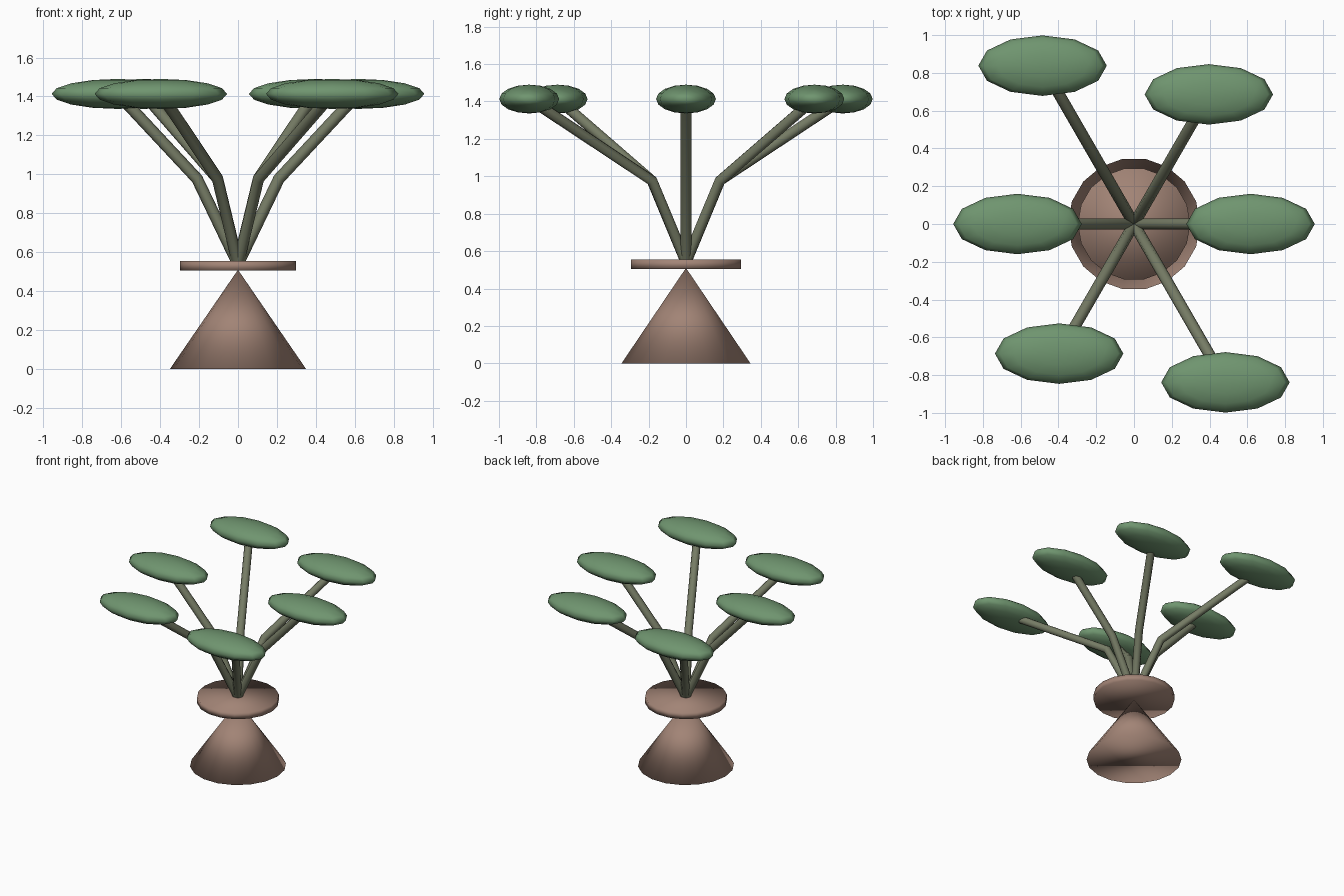
import bpy
from math import cos, sin, radians

if "Cube" in bpy.data.objects:
    bpy.data.objects.remove(bpy.data.objects["Cube"])


def material(name, rgb):
    m = bpy.data.materials.new(name)
    m.diffuse_color = (*rgb, 1)
    m.use_nodes = True
    m.node_tree.nodes["Principled BSDF"].inputs["Base Color"].default_value = m.diffuse_color
    return m


clay = material("clay", (0.36, 0.23, 0.18))
bark = material("stem_green", (0.18, 0.20, 0.13))
green = material("leaf_green", (0.16, 0.30, 0.16))


def finish(name, mat):
    ob = bpy.context.object
    ob.name = name
    ob.data.materials.append(mat)
    ob.data.shade_smooth()
    return ob


# Conical foot and disc on top of it (a vertex on the x axis)
bpy.ops.mesh.primitive_cone_add(vertices=18, radius1=0.35, radius2=0, depth=0.51,
                                location=(0, 0, 0.255), rotation=(0, 0, radians(90)))
finish("pot_foot", clay)
bpy.ops.mesh.primitive_cylinder_add(vertices=18, radius=0.298, depth=0.05,
                                    location=(0, 0, 0.53), rotation=(0, 0, radians(90)))
finish("pot_disc", clay)


def stem(name, points):
    cu = bpy.data.curves.new(name, 'CURVE')
    cu.dimensions = '3D'
    cu.bevel_depth = 0.03
    cu.bevel_resolution = 2
    cu.use_fill_caps = True
    sp = cu.splines.new('POLY')
    sp.points.add(len(points) - 1)
    for p, co in zip(sp.points, points):
        p.co = (*co, 1)
    sp.use_smooth = True
    cu.materials.append(bark)
    bpy.context.collection.objects.link(bpy.data.objects.new(name, cu))


# Six bent stems, each ending in a flattened leaf
for i in range(6):
    a = radians(60 * i)
    reach = 0.617 + 0.1755 * (i % 3)
    c, s = cos(a), sin(a)
    tip = (reach * c, reach * s, 1.413)
    stem(f"stem_{i + 1}", [(0, 0, 0.54), (0.21 * c, 0.21 * s, 0.977), tip])
    bpy.ops.mesh.primitive_uv_sphere_add(segments=12, ring_count=8, radius=1,
                                         location=tip, scale=(0.34, 0.16, 0.077))
    finish(f"leaf_{i + 1}", green)
